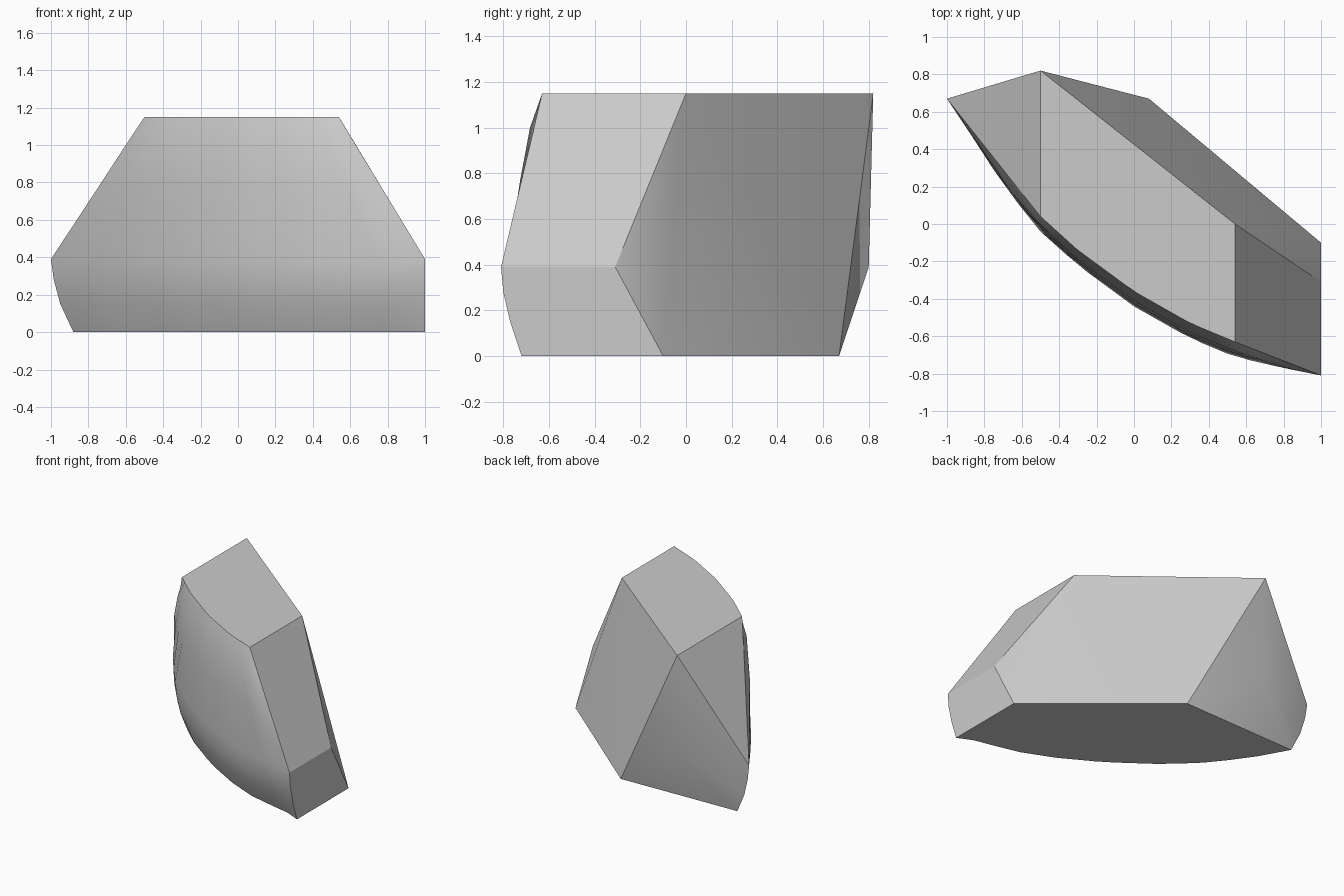
import bpy
import bmesh
import math

cube = bpy.data.objects.get("Cube")
if cube:
    bpy.data.objects.remove(cube)

# Plan curve of the bulging front
FRONT = [(-1, .67), (-.82, .4), (-.7, .21), (-.5, -.04), (-.3, -.22),
         (0, -.44), (.3, -.61), (.54, -.71), (.8, -.77), (1, -.81)]

# Height rows: z, left edge x y, right edge x y, inset from the plan curve
ROWS = [(0, -.88, .64, 1, -.72, .12),
        (.15, -.95, .655, 1, -.77, .045),
        (.28, -.985, .665, 1, -.80, .01),
        (.39, -1, .67, 1, -.81, 0),
        (.77, -.75, .355, .77, -.72, .015),
        (1.0, -.60, .165, .63, -.665, .03),
        (1.15, -.5, .04, .54, -.63, .08)]
WAIST = 3
COLS = 16


def front_y(x):
    for (x0, y0), (x1, y1) in zip(FRONT, FRONT[1:]):
        if x <= x1:
            return y0 + (y1 - y0) * (x - x0) / (x1 - x0)
    return FRONT[-1][1]


bm = bmesh.new()

# Curved front
grid = []
for z, xl, yl, xr, yr, inset in ROWS:
    row = []
    for i in range(COLS + 1):
        x = xl + (xr - xl) * i / COLS
        y = yl if i == 0 else yr if i == COLS else front_y(x) + inset
        row.append(bm.verts.new((x, y, z)))
    grid.append(row)
for low, high in zip(grid, grid[1:]):
    for i in range(COLS):
        bm.faces.new((low[i], low[i + 1], high[i + 1], high[i]))

# Back corners
top_left = bm.verts.new((.54, 0, 1.15))
top_right = bm.verts.new((-.5, .82, 1.15))
waist_left = bm.verts.new((1, -.31, .39))
waist_back = bm.verts.new((-.5, .80, .39))
base_left = bm.verts.new((1, -.1, 0))
base_back = bm.verts.new((.08, .67, 0))

right_col = [row[0] for row in grid]
left_col = [row[-1] for row in grid]
base_corner, waist_corner = right_col[0], right_col[WAIST]

# Caps, ends and broken back faces
for face in (
    grid[-1] + [top_left, top_right],
    grid[0] + [base_left, base_back],
    left_col[WAIST:] + [top_left, waist_left],
    left_col[:WAIST + 1] + [waist_left, base_left],
    right_col[WAIST:] + [top_right],
    right_col[:WAIST + 1] + [waist_back],
    [top_right, waist_corner, waist_back],
    [waist_back, base_corner, base_back],
    [top_right, waist_back, base_back],
    [top_right, base_back, top_left],
    [top_left, base_back, base_left],
    [top_left, base_left, waist_left],
):
    bm.faces.new(face)
bmesh.ops.recalc_face_normals(bm, faces=bm.faces[:])

mesh = bpy.data.meshes.new("stone_fragment")
bm.to_mesh(mesh)
bm.free()
stone = bpy.data.objects.new("stone_fragment", mesh)
bpy.context.collection.objects.link(stone)

# Plain grey stone
grey = bpy.data.materials.new("stone_grey")
grey.use_nodes = True
colour = (.6, .6, .6, 1)
grey.diffuse_color = colour
grey.node_tree.nodes["Principled BSDF"].inputs["Base Color"].default_value = colour
mesh.materials.append(grey)

bpy.ops.object.select_all(action='DESELECT')
stone.select_set(True)
bpy.context.view_layer.objects.active = stone
bpy.ops.object.shade_smooth_by_angle(angle=math.radians(28))
